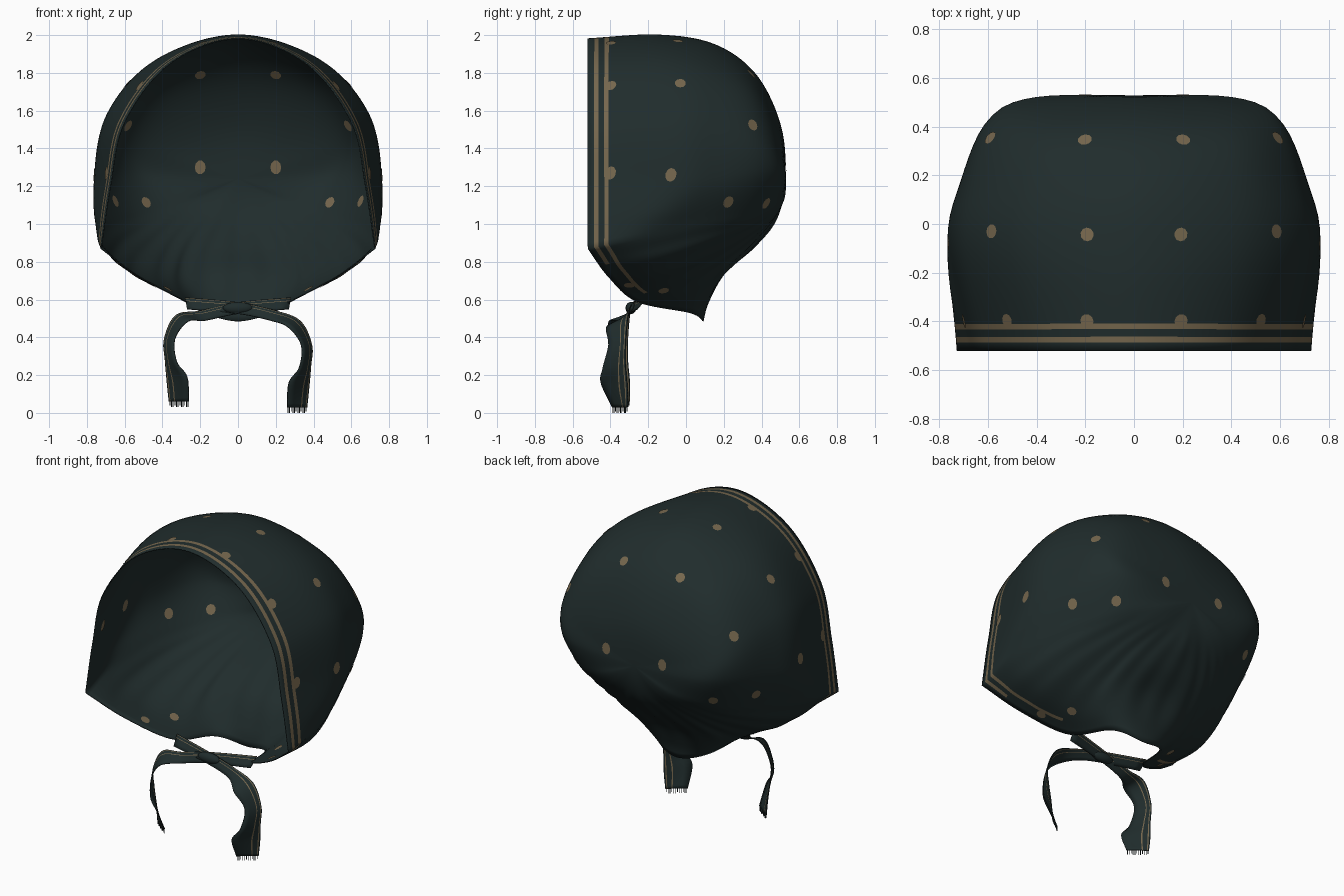
import bpy, bmesh, math
from mathutils import Vector
from mathutils.bvhtree import BVHTree

if "Cube" in bpy.data.objects:
    bpy.data.objects.remove(bpy.data.objects["Cube"])


def make_material(name, rgb):
    mat = bpy.data.materials.new(name)
    mat.use_nodes = True
    colour = (*rgb, 1)
    mat.diffuse_color = colour
    bsdf = mat.node_tree.nodes["Principled BSDF"]
    bsdf.inputs["Base Color"].default_value = colour
    bsdf.inputs["Roughness"].default_value = 0.9
    return mat


CLOTH = make_material("dark green cloth", (0.0145, 0.0255, 0.0255))
TAN = make_material("tan print", (0.18, 0.135, 0.075))


def finish(bm, name, materials, thickness=0, inside_shift=0):
    mesh = bpy.data.meshes.new(name)
    bm.to_mesh(mesh)
    bm.free()
    obj = bpy.data.objects.new(name, mesh)
    bpy.context.collection.objects.link(obj)
    for mat in materials:
        mesh.materials.append(mat)
    for poly in mesh.polygons:
        poly.use_smooth = True
    if thickness:
        mod = obj.modifiers.new("cloth thickness", "SOLIDIFY")
        mod.thickness = thickness
        mod.offset = 0
        mod.material_offset = inside_shift


def catmull(a, b, c, d, t):
    return (b * 2 + (c - a) * t + (a * 2 - b * 5 + c * 4 - d) * t * t
            + (b * 3 - a - c * 3 + d) * t ** 3) / 2


def smooth_path(points, steps):
    """Points along a spline; the first and last entries are only handles."""
    out = []
    for i in range(1, len(points) - 2):
        out += [catmull(*points[i - 1:i + 3], s / steps) for s in range(steps)]
    return out + [points[-2]]


def at_length(path, distance):
    for p, q in zip(path, path[1:]):
        step = (q - p).length
        if distance <= step:
            return p.lerp(q, distance / max(step, 1e-9))
        distance -= step
    return path[-1].copy()


# Bonnet: sections run from the open edge to the middle of the back,
# starting at the crown and going round the left side to the nape
SECTIONS = [
    [(0, -.52, 1.98), (0, -.15, 2), (0, .15, 1.95), (0, .37, 1.79), (0, .5, 1.52)],
    [(.36, -.52, 1.85), (.43, -.12, 1.87), (.43, .15, 1.82), (.38, .37, 1.7), (.25, .5, 1.46)],
    [(.6, -.52, 1.54), (.69, -.1, 1.58), (.66, .15, 1.56), (.57, .4, 1.48), (.38, .505, 1.37)],
    [(.675, -.52, 1.2), (.76, -.08, 1.22), (.71, .17, 1.25), (.6, .415, 1.28), (.42, .515, 1.26)],
    [(.725, -.52, .87), (.735, -.22, .94), (.66, .1, 1.01), (.52, .36, 1.06), (.33, .5, 1.14)],
    [(.52, -.41, .72), (.6, -.17, .77), (.57, .08, .86), (.44, .33, .97), (.26, .5, 1.1)],
    [(.28, -.26, .59), (.38, -.1, .66), (.4, .08, .75), (.34, .31, .9), (.19, .49, 1.07)],
    [(.18, .02, .53), (.22, .08, .61), (.24, .18, .73), (.2, .34, .88), (.1, .485, 1.06)],
    [(0, .09, .485), (0, .115, .58), (0, .2, .74), (0, .36, .88), (0, .48, 1.03)],
]
CORNERS = (4, 12)      # sections at the sharp lower front corners
BACK = Vector((0, .525, 1.24))
HEM = [0, .035, .058, .09, .113]
PER_KEY, ROWS = 12, 30

left = [[Vector(p) for p in section] for section in SECTIONS]
right = [[Vector((-p.x, p.y, p.z)) for p in section] for section in left[-2:0:-1]]
ring = left + right
columns = len(ring) * PER_KEY


def section_at(k):
    i, t = int(k), k - int(k)
    keys = [ring[(i + d) % len(ring)] for d in (-1, 0, 1, 2)]
    quads = [list(quad) for quad in zip(*keys)]
    edge = quads[0]
    if i in CORNERS:
        edge[0] = edge[1] * 2 - edge[2]
    elif i + 1 in CORNERS:
        edge[3] = edge[2] * 2 - edge[1]
    pts = [catmull(*quad, t) for quad in quads]
    beyond = Vector((-pts[-1].x, pts[-1].y, 2 * BACK.z - pts[-1].z))
    return smooth_path([pts[0] * 2 - pts[1]] + pts + [BACK, beyond], 10)


bm = bmesh.new()
grid = []
for c in range(columns):
    k = c / PER_KEY
    path = section_at(k)
    total = sum((q - p).length for p, q in zip(path, path[1:]))
    body = [HEM[-1] + (total - HEM[-1]) * r / ROWS for r in range(1, ROWS)]
    line = []
    for row, d in enumerate(HEM + body):
        p = at_length(path, d)
        # soft gathers above the nape
        gather = max(0, 1 - abs(p.z - .78) / .27) * min(1, row / 8)
        outward = Vector((p.x, p.y + .1, 0)).normalized()
        line.append(bm.verts.new(p + outward * .006 * gather * math.cos(3 * math.pi * k)))
    grid.append(line)
pole = bm.verts.new(BACK)
half = len(ring) / 2
for c in range(columns):
    a, b = grid[c], grid[(c + 1) % columns]
    side = half - abs((c + .5) / PER_KEY - half)     # key position on either side
    for r in range(len(a) - 1):
        face = bm.faces.new((a[r], b[r], b[r + 1], a[r + 1]))
        # two printed hem stripes that end at the ties
        if (r == 1 and side < 4.6) or (r == 3 and side < 5.8):
            face.material_index = 2
    bm.faces.new((a[-1], b[-1], pole))
bm.normal_update()
surface = BVHTree.FromBMesh(bm)
# the inside skin uses the next slot, so the stripes show only outside
finish(bm, "bonnet", (CLOTH, CLOTH, TAN, CLOTH), .006, 1)

# Printed dots, on the outside and inside of the cloth
DOTS = [(.2, -.4, 1.98), (.53, -.4, 1.74), (.7, -.4, 1.27), (.2, -.04, 2),
        (.59, -.03, 1.75), (.76, -.08, 1.26), (.6, .36, 1.53), (.2, .34, 1.79),
        (.2, .52, 1.3), (.48, .41, 1.12), (.65, .22, 1.12), (.37, -.12, .66),
        (.45, -.3, .69)]
bm = bmesh.new()
for x, y, z in DOTS:
    for mirror in (-1, 1):
        centre, normal, _, _ = surface.find_nearest(Vector((x * mirror, y, z)))
        across = normal.cross(Vector((0, .3, 1))).normalized()
        along = normal.cross(across)
        tall = .027 + .011 * (1 - abs(normal.z))
        for layer in (-.006, .006):
            verts = []
            for i in range(10):
                angle = i * math.tau / 10
                p = centre + across * .029 * math.cos(angle) + along * tall * math.sin(angle)
                spot, n, _, _ = surface.find_nearest(p)
                verts.append(bm.verts.new(spot + n * layer))
            bm.faces.new(verts if layer > 0 else verts[::-1])
finish(bm, "printed_dots", (TAN,))

# Ties: each ribbon leaves one side, crosses the middle and hangs on the other
OUTER = [(-.28, -.22, .61), (0, -.28, .585), (.2, -.3, .54), (.33, -.31, .485),
         (.39, -.32, .36), (.385, -.32, .25), (.375, -.31, .13), (.365, -.31, .03)]
INNER = [(-.27, -.27, .55), (0, -.31, .525), (.17, -.34, .49), (.265, -.42, .455),
         (.335, -.41, .36), (.325, -.44, .24), (.27, -.45, .16), (.26, -.39, .03)]
ACROSS = [0, .05, .09, .27, .32, .7, 1]


def edge_path(points, mirror, lift):
    pts = [Vector((x * mirror, y + (.012 if mirror < 0 else 0), z + lift * (x > .2)))
           for x, y, z in points]
    return smooth_path([pts[0] * 2 - pts[1]] + pts + [pts[-1] * 2 - pts[-2]], 6)


def make_tie(name, mirror, lift):
    outer, inner = edge_path(OUTER, mirror, lift), edge_path(INNER, mirror, lift)
    bm = bmesh.new()
    rows = [[bm.verts.new(p.lerp(q, f)) for f in ACROSS] for p, q in zip(outer, inner)]
    for a, b in zip(rows, rows[1:]):
        for i in range(len(ACROSS) - 1):
            face = bm.faces.new((a[i], a[i + 1], b[i + 1], b[i]))
            face.material_index = int(i in (1, 3))
    bmesh.ops.recalc_face_normals(bm, faces=bm.faces[:])
    finish(bm, name, (CLOTH, TAN), .006)
    # fringe threads along the cut end
    bm = bmesh.new()
    width = (inner[-1] - outer[-1]).normalized() * .002
    for i in range(12):
        top = outer[-1].lerp(inner[-1], (i + .5) / 12)
        low = Vector((0, 0, -.03 if i % 3 else -.022))
        bm.faces.new([bm.verts.new(p) for p in
                      (top - width, top + width, top + width + low, top - width + low)])
    finish(bm, name + "_fringe", (CLOTH,), .003)


make_tie("left_tie", 1, 0)
make_tie("right_tie", -1, .03)

# Small flattened knot where the ties cross
bm = bmesh.new()
bmesh.ops.create_uvsphere(bm, u_segments=20, v_segments=12, radius=1)
for v in bm.verts:
    v.co = Vector((v.co.x * .08, v.co.y * .028 - .292, v.co.z * .032 + .555))
finish(bm, "knot", (CLOTH,))
